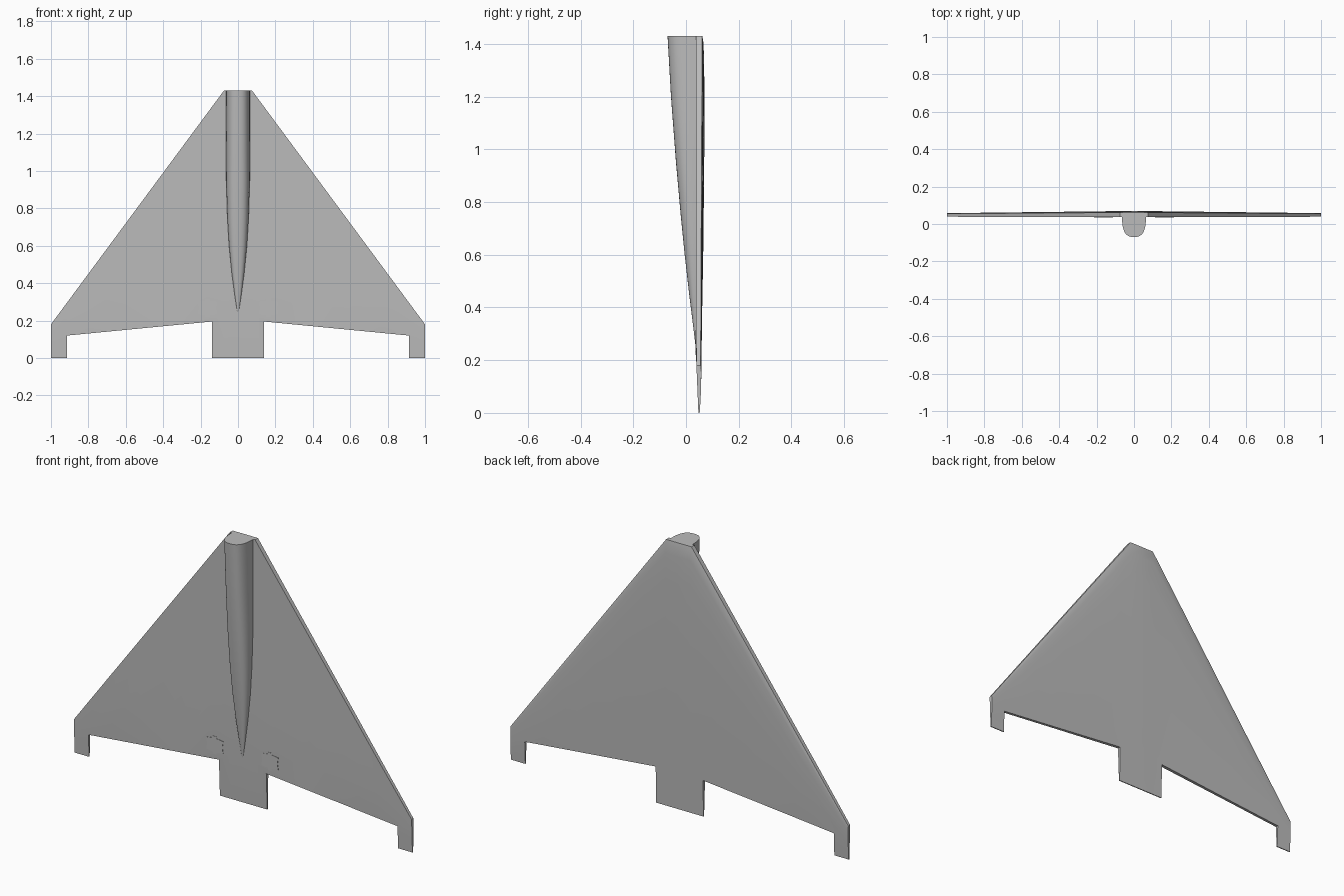
import bpy, bmesh, math

default = bpy.data.objects.get("Cube")
if default:
    bpy.data.objects.remove(default, do_unlink=True)

grey = bpy.data.materials.new("plain_grey")
grey.use_nodes = True
colour = (0.5, 0.5, 0.5, 1)
grey.diffuse_color = colour
grey.node_tree.nodes["Principled BSDF"].inputs["Base Color"].default_value = colour


def finish(bm, name):
    bmesh.ops.recalc_face_normals(bm, faces=bm.faces)
    mesh = bpy.data.meshes.new(name)
    bm.to_mesh(mesh)
    bm.free()
    mesh.materials.append(grey)
    obj = bpy.data.objects.new(name, mesh)
    bpy.context.collection.objects.link(obj)
    return obj


def activate(obj):
    bpy.ops.object.select_all(action='DESELECT')
    obj.select_set(True)
    bpy.context.view_layer.objects.active = obj


def loft(rings, name):
    """Skin a row of closed rings and cap both ends."""
    bm = bmesh.new()
    rows = [[bm.verts.new(p) for p in ring] for ring in rings]
    n = len(rows[0])
    for a, b in zip(rows, rows[1:]):
        for i in range(n):
            j = (i + 1) % n
            bm.faces.new((a[i], a[j], b[j], b[i]))
    bm.faces.new(rows[0])
    bm.faces.new(rows[-1])
    return finish(bm, name)


def prism(outline, y0, y1, name):
    """Extrude an x-z outline from y0 to y1."""
    return loft([[(x, y, z) for x, z in outline] for y in (y0, y1)], name)


def shade(obj, degrees=30):
    activate(obj)
    bpy.ops.object.shade_smooth_by_angle(angle=math.radians(degrees))


# Delta wing: flat front, gently cambered back, blunt leading edge
SPAN = [0, 0.075, 0.2, 0.4, 0.6, 0.8, 1]
CHORD = [(0, 0.55), (0.015, 0.75), (0.05, 0.9), (0.15, 1), (0.35, 0.95),
         (0.6, 0.72), (0.83, 0.33), (1, 0)]


def section(x):
    ax = abs(x)
    lead = 1.43 - 1.25 * max(0, ax - 0.075) / 0.925
    rise = 0.018 - 0.012 * ax
    back = [(x, 0.052 + rise * h, lead * (1 - s)) for s, h in CHORD]
    front = [(x, 0.037 + 0.01 * max(0, 1 - z / 0.24), z) for _, _, z in back]
    return back + front[::-1]


stations = [-x for x in SPAN[:0:-1]] + SPAN
wing = loft([section(x) for x in stations], "delta_wing")

# Trailing edge notches leave a centre tab and two tip tabs
for side in (-1, 1):
    outline = [(side * x, z) for x, z in
               ((0.14, -0.1), (0.915, -0.1), (0.915, 0.12), (0.14, 0.195))]
    cutter = prism(outline, -0.2, 0.3, "notch_cutter")
    cutter.hide_render = True
    activate(wing)
    cut = wing.modifiers.new("notch", 'BOOLEAN')
    cut.operation = 'DIFFERENCE'
    cut.solver = 'EXACT'
    cut.object = cutter
    bpy.ops.object.modifier_apply(modifier=cut.name)
    bpy.data.objects.remove(cutter, do_unlink=True)
shade(wing)

# Keel body: rounded U section that tapers to a point; (z, half width, front y)
KEEL = [(1.43, 0.064, -0.07), (1.2, 0.064, -0.057), (0.95, 0.063, -0.038),
        (0.75, 0.057, -0.02), (0.6, 0.048, -0.005), (0.45, 0.033, 0.012),
        (0.33, 0.017, 0.027), (0.22, 0.001, 0.04)]


def keel_ring(z, w, y):
    ring = [(w, 0.045, z)]
    for i in range(25):
        a = math.pi * i / 24
        c, s = math.cos(a), math.sin(a)
        ring.append((math.copysign(w * abs(c) ** 0.75, c),
                     0.041 - (0.041 - y) * abs(s) ** 0.75, z))
    return ring + [(-w, 0.045, z)]


shade(loft([keel_ring(*k) for k in KEEL], "keel_body"), 40)

# Small flush hinge plates with a pin at top and bottom
for side, name in ((-1, "right_hinge_plate"), (1, "left_hinge_plate")):
    half = [(0.01, 0.315), (0.01, 0.305), (0.05, 0.3), (0.045, 0.265),
            (0.05, 0.235), (0.01, 0.23), (0.01, 0.22)]
    outline = half + [(-x, z) for x, z in half[::-1]]
    prism([(side * 0.163 + x, z) for x, z in outline], 0.0355, 0.039, name)
